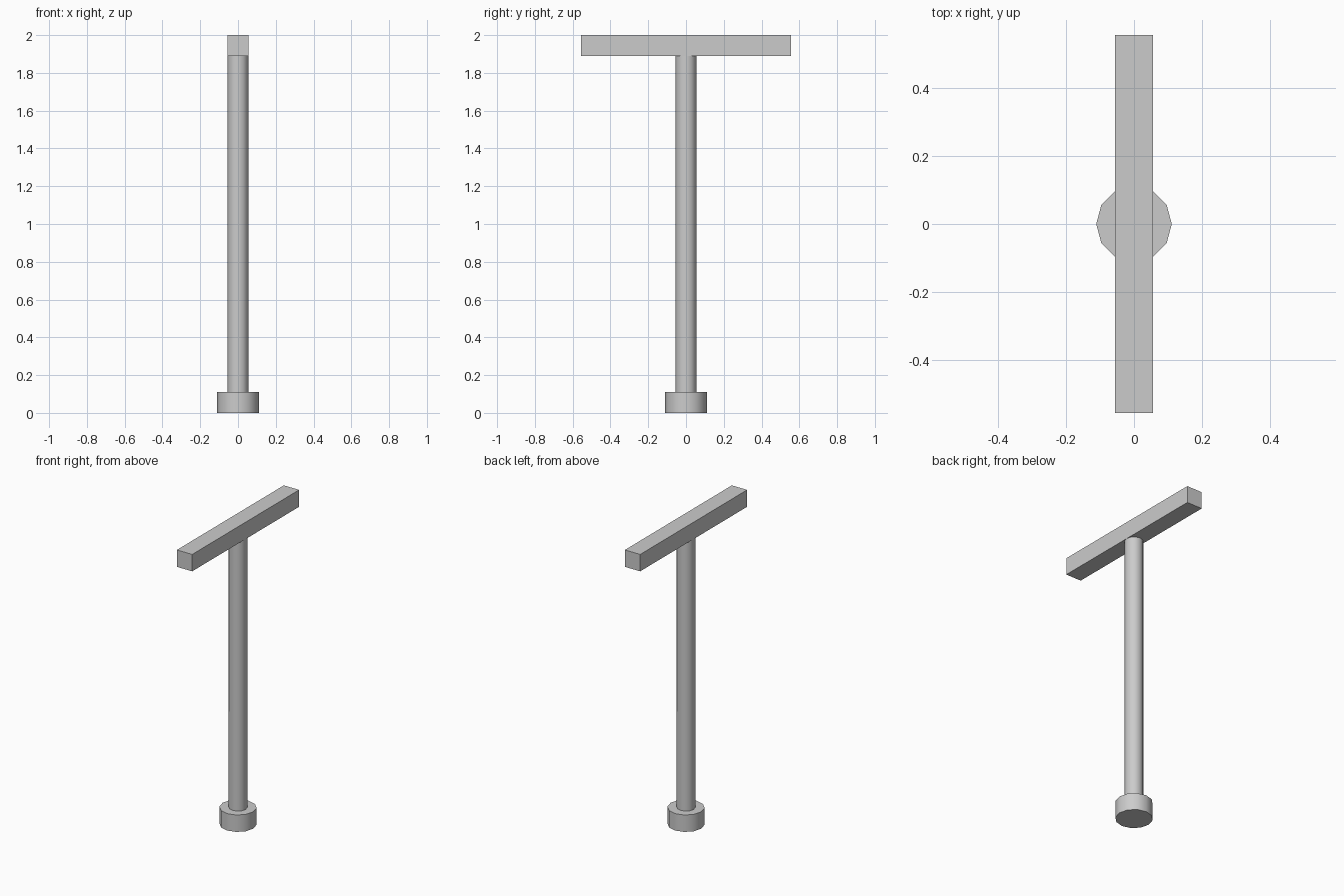
import bpy
import math

if "Cube" in bpy.data.objects:
    bpy.data.objects.remove(bpy.data.objects["Cube"], do_unlink=True)

UNIT = 2 / 18  # module all parts are sized in

grey = bpy.data.materials.new("plain grey")
grey.use_nodes = True
colour = (0.6, 0.6, 0.6, 1)
grey.diffuse_color = colour
grey.node_tree.nodes["Principled BSDF"].inputs["Base Color"].default_value = colour


def finish(name):
    obj = bpy.context.object
    obj.name = obj.data.name = name
    obj.data.materials.append(grey)
    return obj


def cylinder(name, radius, bottom, top):
    bpy.ops.mesh.primitive_cylinder_add(
        vertices=12, radius=radius, depth=top - bottom,
        location=(0, 0, (bottom + top) / 2))
    bpy.ops.object.shade_smooth_by_angle(angle=math.radians(40))
    return finish(name)


# Round foot and upright pole
cylinder("base", UNIT, 0, UNIT)
cylinder("pole", UNIT / 2, UNIT, 17 * UNIT)

# Square bar across the top, running front to back
bpy.ops.mesh.primitive_cube_add(size=1, location=(0, 0, 17.5 * UNIT))
bar = finish("crossbar")
bar.scale = (UNIT, 10 * UNIT, UNIT)
bpy.ops.object.transform_apply(location=False, rotation=False, scale=True)
